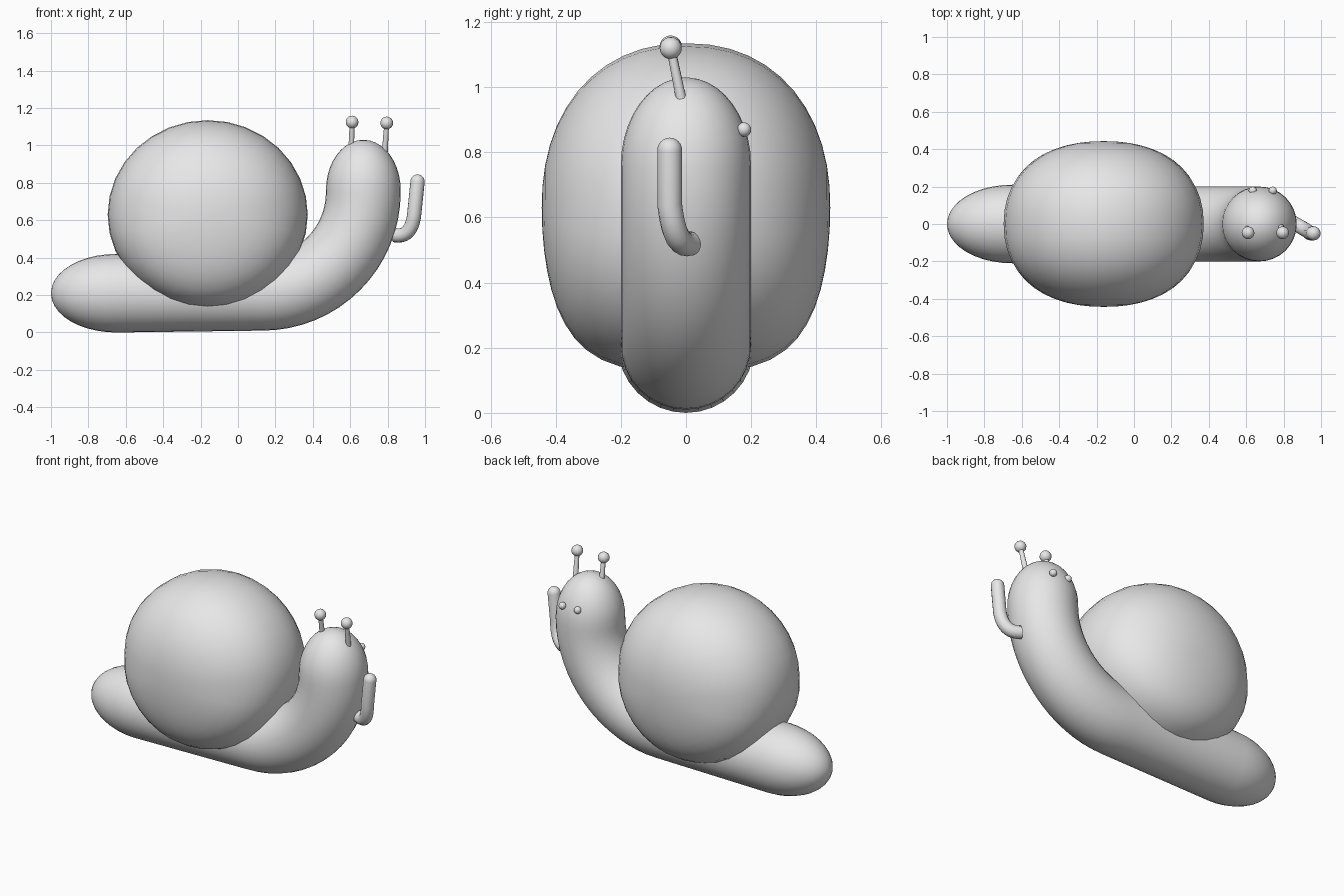
import bpy, bmesh, math
from mathutils import Vector

cube = bpy.data.objects.get("Cube")
if cube:
    bpy.data.objects.remove(cube)

grey = bpy.data.materials.new("plain_grey")
grey.use_nodes = True
grey.diffuse_color = (0.8, 0.8, 0.8, 1)
grey.node_tree.nodes["Principled BSDF"].inputs["Base Color"].default_value = (0.8, 0.8, 0.8, 1)


def finish(name, bm):
    """Turn a bmesh into a smooth, named object."""
    bmesh.ops.recalc_face_normals(bm, faces=bm.faces)
    mesh = bpy.data.meshes.new(name)
    bm.to_mesh(mesh)
    bm.free()
    mesh.materials.append(grey)
    obj = bpy.data.objects.new(name, mesh)
    bpy.context.collection.objects.link(obj)
    bpy.ops.object.select_all(action="DESELECT")
    bpy.context.view_layer.objects.active = obj
    obj.select_set(True)
    bpy.ops.object.shade_smooth_by_angle(angle=math.radians(50))
    return obj


def ball(name, centre, radius):
    bm = bmesh.new()
    bmesh.ops.create_uvsphere(bm, u_segments=16, v_segments=10, radius=radius)
    bmesh.ops.translate(bm, verts=bm.verts, vec=centre)
    finish(name, bm)


def sweep(name, stations, sides):
    """Skin circular rings along (point, tangent, radius) stations."""
    bm = bmesh.new()
    rings = []
    for point, tangent, radius in stations:
        t = Vector(tangent).normalized()
        side = Vector((0, 1, 0))
        side = (side - t * side.dot(t)).normalized()
        up = t.cross(side)
        ring = []
        for i in range(sides):
            a = math.tau * i / sides
            ring.append(bm.verts.new(Vector(point) + radius * (side * math.cos(a) + up * math.sin(a))))
        rings.append(ring)
    for a, b in zip(rings, rings[1:]):
        for i in range(sides):
            j = (i + 1) % sides
            bm.faces.new((a[i], a[j], b[j], b[i]))
    bm.faces.new(rings[0])
    bm.faces.new(rings[-1])
    finish(name, bm)


# Body: rounded tail, straight foot, quarter-circle neck, domed head
QUARTER = math.pi / 2
stations = []
for i in range(11):
    a = QUARTER * (0.02 + 0.98 * i / 10)
    stations.append(((-0.65 - 0.35 * math.cos(a), 0, 0.21), (1, 0, 0), 0.21 * math.sin(a)))
for i in range(1, 5):
    stations.append(((-0.65 + 0.78 * i / 5, 0, 0.21), (1, 0, 0), 0.21 - 0.002 * i))
for i in range(17):
    a = QUARTER * i / 16
    stations.append(((0.13 + 0.54 * math.sin(a), 0, 0.75 - 0.54 * math.cos(a)),
                     (math.cos(a), 0, math.sin(a)), 0.2))
for i in range(1, 11):
    a = QUARTER * 0.98 * i / 10
    stations.append(((0.67, 0, 0.76 + 0.27 * math.sin(a)), (0, 0, 1), 0.2 * math.cos(a)))
sweep("body", stations, 32)

# Shell: thick disc-like ellipsoid, fuller towards its underside
bm = bmesh.new()
bmesh.ops.create_uvsphere(bm, u_segments=32, v_segments=24, radius=1)
for v in bm.verts:
    x, z, y = v.co
    r = min(1, math.hypot(x, z))
    power = 2.2 + 0.8 * max(0, -z)
    depth = max(0, 1 - r ** power) ** (1 / power)
    v.co = (-0.162 + 0.535 * x, math.copysign(0.443 * depth, y), 0.63 + 0.505 * z)
finish("shell", bm)

# Tentacles with ball tips, and small eyes
for side, base, tip in (("right", (0.605, -0.015, 0.965), (0.61, -0.047, 1.125)),
                        ("left", (0.785, -0.015, 0.965), (0.795, -0.047, 1.12))):
    direction = Vector(tip) - Vector(base)
    sweep(side + "_tentacle", [(base, direction, 0.016), (tip, direction, 0.013)], 14)
    ball(side + "_tentacle_tip", tip, 0.034)
for side, x in (("right", 0.635), ("left", 0.742)):
    ball(side + "_eye", (x, 0.178, 0.87), 0.022)

# Curled arm on the chest: quadratic bend, then a straight rise to a round end
start, bend, rise, end = (Vector(p) for p in ((0.84, 0.012, 0.52), (0.93, -0.035, 0.505),
                                              (0.943, -0.05, 0.64), (0.96, -0.05, 0.807)))
stations = []
for i in range(11):
    t = i / 10
    point = start * (1 - t) ** 2 + bend * 2 * t * (1 - t) + rise * t * t
    tangent = (bend - start) * (1 - t) + (rise - bend) * t
    stations.append((point, tangent, 0.038))
axis = (end - rise).normalized()
for i in range(7):
    a = QUARTER * 0.97 * i / 6
    stations.append((end + axis * 0.038 * math.sin(a), axis, 0.038 * math.cos(a)))
sweep("curled_arm", stations, 16)
